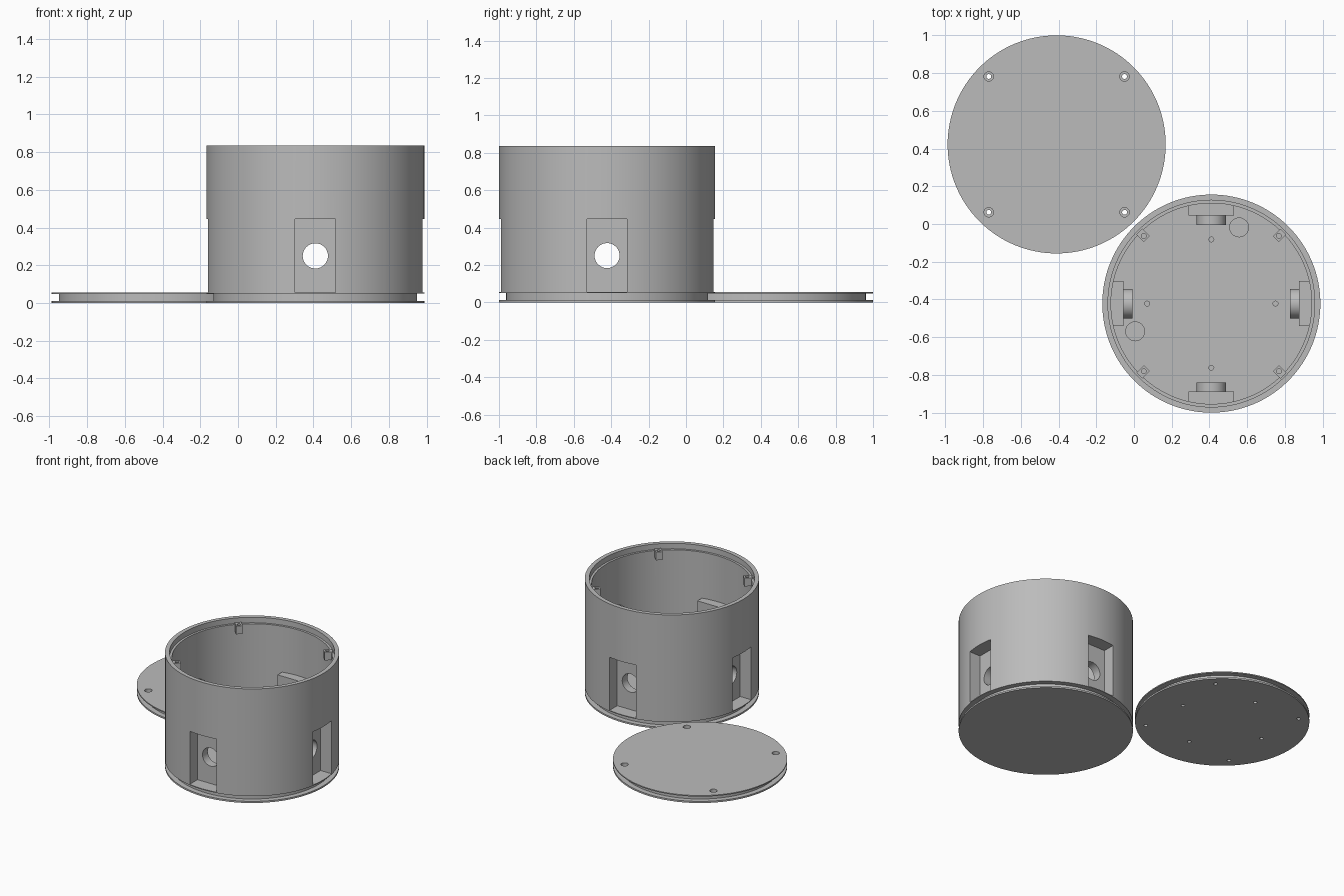
import bpy, bmesh, math
from mathutils import Matrix, Vector

if "Cube" in bpy.data.objects:
    bpy.data.objects.remove(bpy.data.objects["Cube"])

BOX_C = Vector((0.41, -0.422, 0))     # container centre
LID_C = Vector((-0.41, 0.422, 0))     # lid centre
R, R_GROOVE, R_IN = 0.578, 0.54, 0.532
H, FLOOR = 0.835, 0.055
HOLE_Z = 0.25

grey = bpy.data.materials.new("grey plastic")
grey.diffuse_color = (0.5, 0.5, 0.5, 1)
grey.use_nodes = True
grey.node_tree.nodes["Principled BSDF"].inputs["Base Color"].default_value = grey.diffuse_color


def make(name, bm, matrix):
    bmesh.ops.recalc_face_normals(bm, faces=bm.faces)
    me = bpy.data.meshes.new(name)
    bm.to_mesh(me)
    bm.free()
    me.transform(matrix)
    me.materials.append(grey)
    ob = bpy.data.objects.new(name, me)
    bpy.context.collection.objects.link(ob)
    return ob


def lathe(name, profile, centre, n=128):
    """Closed solid from (radius, z) points that start and end on the axis."""
    bm = bmesh.new()
    rings = []
    for r, z in profile:
        if r == 0:
            rings.append([bm.verts.new((0, 0, z))] * n)
        else:
            rings.append([bm.verts.new((r * math.cos(2 * math.pi * i / n),
                                        r * math.sin(2 * math.pi * i / n), z)) for i in range(n)])
    for a, b in zip(rings, rings[1:]):
        for i in range(n):
            j = (i + 1) % n
            bm.faces.new(list(dict.fromkeys((a[i], a[j], b[j], b[i]))))
    return make(name, bm, Matrix.Translation(centre))


def placed(angle):
    return Matrix.Translation(BOX_C) @ Matrix.Rotation(angle, 4, 'Z')


def block(name, x0, x1, half_w, z0, z1, matrix):
    bm = bmesh.new()
    bmesh.ops.create_cube(bm, size=1)
    for v in bm.verts:
        v.co = ((x0 + x1) / 2 + v.co.x * (x1 - x0), v.co.y * 2 * half_w,
                (z0 + z1) / 2 + v.co.z * (z1 - z0))
    return make(name, bm, matrix)


def rod(name, r0, r1, a, b, matrix, n=32):
    """Cylinder or cone running from point a to point b."""
    a, b = Vector(a), Vector(b)
    bm = bmesh.new()
    bmesh.ops.create_cone(bm, cap_ends=True, segments=n, radius1=r0, radius2=r1,
                          depth=(b - a).length)
    turn = Vector((0, 0, 1)).rotation_difference(b - a).to_matrix().to_4x4()
    return make(name, bm, matrix @ Matrix.Translation((a + b) / 2) @ turn)


def combine(ob, other, op):
    mod = ob.modifiers.new(op, 'BOOLEAN')
    mod.object, mod.operation, mod.solver = other, op, 'EXACT'
    bpy.context.view_layer.objects.active = ob
    bpy.ops.object.modifier_apply(modifier=mod.name)
    bpy.data.objects.remove(other)


def smooth(ob):
    bpy.ops.object.select_all(action='DESELECT')
    ob.select_set(True)
    bpy.context.view_layer.objects.active = ob
    bpy.ops.object.shade_smooth_by_angle(angle=math.radians(30))


# Container: grooved base, wall and stepped rim
container = lathe("container", [
    (0, 0), (R, 0), (R, 0.012), (R_GROOVE, 0.012), (R_GROOVE, 0.05), (R, 0.05),
    (R, H), (0.548, H), (0.548, H - 0.04), (R_IN, H - 0.04), (R_IN, FLOOR), (0, FLOOR)], BOX_C)

# Four socket housings with pockets open to the outside, and round bores
for k in range(4):
    m = placed(k * math.pi / 2)
    combine(container, block("housing", 0.466, 0.55, 0.12, 0.052, 0.459, m), 'UNION')
    combine(container, rod("collar", 0.078, 0.078, (0.418, 0, HOLE_Z), (0.472, 0, HOLE_Z), m), 'UNION')
for k in range(4):
    m = placed(k * math.pi / 2)
    combine(container, block("pocket", 0.479, 0.65, 0.107, 0.056, 0.445, m), 'DIFFERENCE')
    combine(container, rod("bore", 0.067, 0.067, (0.4, 0, HOLE_Z), (0.6, 0, HOLE_Z), m), 'DIFFERENCE')
    # Blind screw holes in the floor
    combine(container, rod("floor_hole", 0.013, 0.013, (0.34, 0, 0.025), (0.34, 0, 0.1), m, 16), 'DIFFERENCE')

# Two round cable recesses in the floor
for x, y in ((0.147, 0.404), (-0.404, -0.147)):
    combine(container, rod("cable_recess", 0.05, 0.05, (x, y, 0.03), (x, y, 0.1), placed(0)), 'DIFFERENCE')

# Four screw tabs under the rim
for k in range(4):
    m = placed(math.pi / 4 + k * math.pi / 2)
    combine(container, block("tab", 0.484, 0.54, 0.022, H - 0.09, H - 0.03, m), 'UNION')
    combine(container, rod("tab_hole", 0.013, 0.013, (0.507, 0, H - 0.08), (0.507, 0, H), m, 16), 'DIFFERENCE')
smooth(container)

# Lid: disc with a grooved edge
lid = lathe("lid", [(0, 0), (R, 0), (R, 0.012), (R_GROOVE, 0.012), (R_GROOVE, 0.047),
                    (R, 0.047), (R, FLOOR), (0, FLOOR)], LID_C)
for k in range(4):
    a = k * math.pi / 2
    m = Matrix.Translation(LID_C) @ Matrix.Rotation(a + math.pi / 4, 4, 'Z')
    # Countersunk screw holes near the edge
    combine(lid, rod("screw_hole", 0.013, 0.013, (0.509, 0, -0.05), (0.509, 0, 0.1), m, 16), 'DIFFERENCE')
    combine(lid, rod("countersink", 0.025, 0.025, (0.509, 0, 0.03), (0.509, 0, 0.1), m, 24), 'DIFFERENCE')
    # Blind holes in the underside
    m = Matrix.Translation(LID_C) @ Matrix.Rotation(a, 4, 'Z')
    combine(lid, rod("under_hole", 0.013, 0.013, (0.34, 0, -0.05), (0.34, 0, 0.03), m, 16), 'DIFFERENCE')
smooth(lid)
